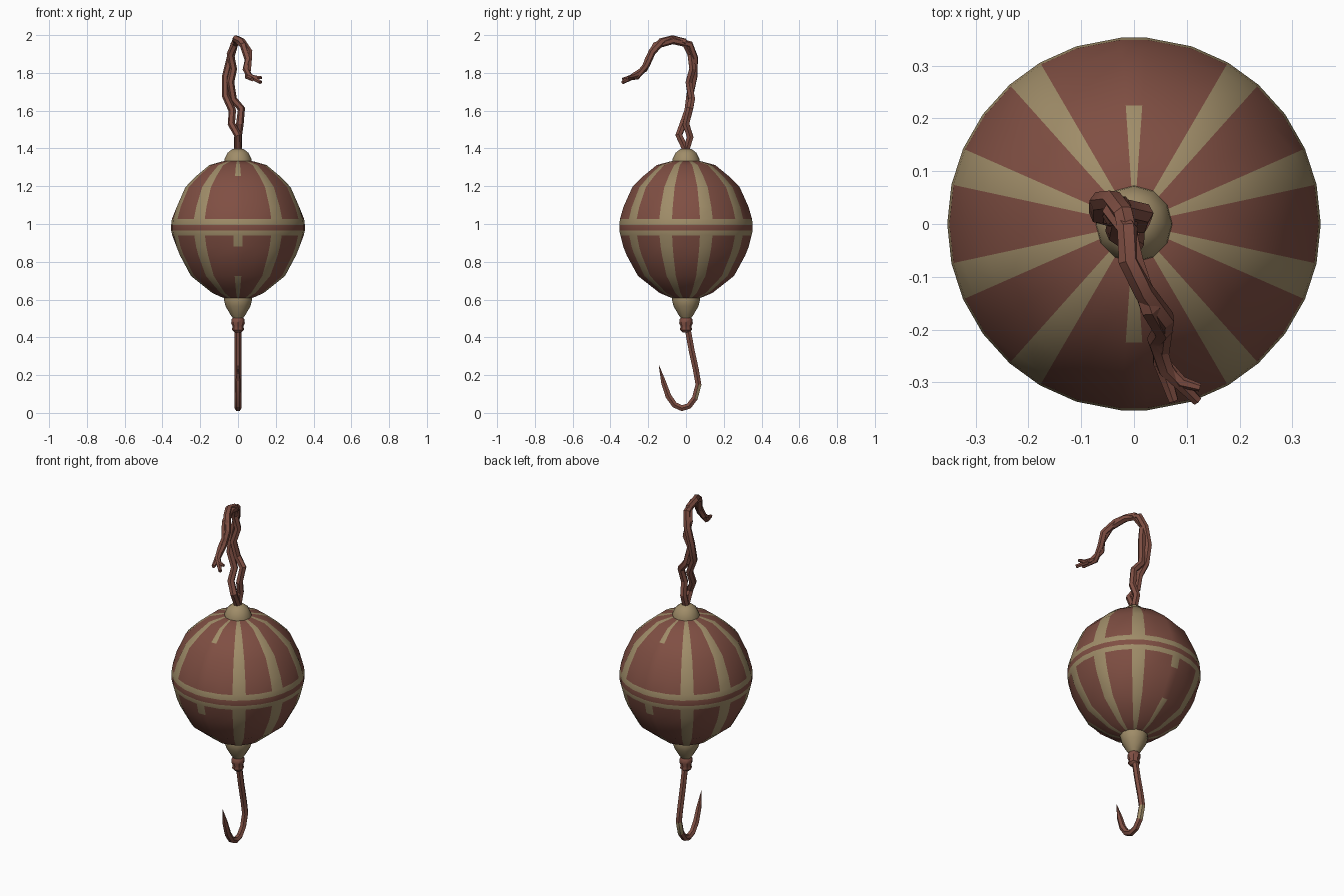
import bpy, bmesh, math

if "Cube" in bpy.data.objects:
    bpy.data.objects.remove(bpy.data.objects["Cube"])


def material(name, rgb):
    m = bpy.data.materials.new(name)
    m.diffuse_color = (*rgb, 1)
    m.use_nodes = True
    m.node_tree.nodes["Principled BSDF"].inputs["Base Color"].default_value = m.diffuse_color
    return m


RED = material("faded red", (0.215, 0.078, 0.056))
TAN = material("aged tan", (0.35, 0.265, 0.14))


def finish(obj, angle):
    bpy.ops.object.select_all(action='DESELECT')
    obj.select_set(True)
    bpy.context.view_layer.objects.active = obj
    bpy.ops.object.shade_smooth_by_angle(angle=math.radians(angle))
    return obj


def lathe(name, profile, angles, shape=None, paint=None, mats=(RED,), smooth=40):
    """Revolve (radius, z) rings over the given angles, closing both ends."""
    bm = bmesh.new()
    rings = []
    for i, (r, z) in enumerate(profile):
        ring = []
        for j, a in enumerate(angles):
            k = shape(i, j) if shape else 1
            ring.append(bm.verts.new((r * k * math.cos(a), r * k * math.sin(a), z)))
        rings.append(ring)
    n = len(angles)
    for i in range(len(rings) - 1):
        for j in range(n):
            q = (rings[i][j], rings[i][(j + 1) % n], rings[i + 1][(j + 1) % n], rings[i + 1][j])
            f = bm.faces.new(q)
            f.material_index = paint(i, j) if paint else 0
    bm.faces.new(rings[0])
    bm.faces.new(rings[-1])
    bmesh.ops.recalc_face_normals(bm, faces=bm.faces)
    me = bpy.data.meshes.new(name)
    bm.to_mesh(me)
    bm.free()
    for m in mats:
        me.materials.append(m)
    obj = bpy.data.objects.new(name, me)
    bpy.context.collection.objects.link(obj)
    return finish(obj, smooth)


def tube(name, points, radius, taper=(), mats=(RED,)):
    """Six-sided tube through the points; taper scales the last points."""
    cu = bpy.data.curves.new(name, 'CURVE')
    cu.dimensions = '3D'
    cu.bevel_depth = radius
    cu.bevel_resolution = 1
    cu.use_fill_caps = True
    sp = cu.splines.new('POLY')
    sp.points.add(len(points) - 1)
    for p, co in zip(sp.points, points):
        p.co = (*co, 1)
        p.radius = 1
    for k, t in enumerate(taper):
        sp.points[len(points) - len(taper) + k].radius = t
    tmp = bpy.data.objects.new(name + "_curve", cu)
    bpy.context.collection.objects.link(tmp)
    bpy.context.view_layer.update()
    me = bpy.data.meshes.new_from_object(tmp.evaluated_get(bpy.context.evaluated_depsgraph_get()))
    bpy.data.objects.remove(tmp)
    me.materials.clear()
    for m in mats:
        me.materials.append(m)
    obj = bpy.data.objects.new(name, me)
    bpy.context.collection.objects.link(obj)
    return finish(obj, 30)


# Ball: ten tan ribs with red panels that sag between them, and a striped waist
angles = []
for k in range(10):
    c = 18 + 36 * k
    half = 4 if c in (90, 270) else 5.8
    angles += [math.radians(c - half), math.radians(c + half), math.radians(c + 18)]

ball = [(0.05, 0.60), (0.085, 0.612), (0.14, 0.635), (0.255, 0.725), (0.315, 0.835), (0.333, 0.88),
        (0.348, 0.94), (0.354, 0.966), (0.354, 0.996), (0.35, 1.027),
        (0.332, 1.09), (0.285, 1.195), (0.225, 1.255), (0.155, 1.312), (0.08, 1.332), (0.04, 1.335)]


def sag(i, j):
    panel = j % 3 == 2
    return 0.965 if panel and (1 < i < 6 or 9 < i < 14) else 1


def ball_paint(i, j):
    if i in (6, 8):           # tan edges of the waist band
        return 1
    if i == 7 or j % 3:       # red waist centre and panels
        return 0
    if j // 3 in (2, 7):      # front and back ribs are worn away halfway
        return 1 if i in (0, 1, 2, 5) or i >= 12 else 0
    return 1


lathe("ball", ball, angles, sag, ball_paint, (RED, TAN), 28)

# Caps and knot on the axis
twelve = [math.tau * k / 12 for k in range(12)]
eight = [math.tau * k / 8 for k in range(8)]
lathe("top_cap", [(0.074, 1.322), (0.071, 1.345), (0.056, 1.376), (0.032, 1.395), (0.012, 1.4)],
      twelve, mats=(TAN,))
lathe("bottom_cap", [(0.022, 0.495), (0.04, 0.52), (0.066, 0.565), (0.075, 0.6), (0.072, 0.622)],
      twelve, mats=(TAN,))
lathe("hook_knot", [(0.018, 0.425), (0.032, 0.44), (0.029, 0.46), (0.036, 0.475), (0.034, 0.495), (0.024, 0.51)],
      eight)

# Hook: bent wire in the side plane with a sharp tip and a worn outer bend
path = [(0.008, 0.45), (0.03, 0.33), (0.052, 0.23), (0.066, 0.15), (0.047, 0.078), (0.015, 0.036),
        (-0.022, 0.025), (-0.06, 0.042), (-0.093, 0.088), (-0.118, 0.16), (-0.143, 0.25)]
hook = tube("hook", [(0, y, z) for y, z in path], 0.018, (1, 1, 0.85, 0.08), (RED, TAN))
for f in hook.data.polygons:
    if f.center.y > 0.055 and 0.08 < f.center.z < 0.15 and f.normal.y > 0.3:
        f.material_index = 1

# Rope: two loose strands twisting up, over and forward
tube("rope_strand_a", [
    (0, 0, 1.39), (0, -0.038, 1.47), (-0.035, -0.015, 1.53), (-0.03, 0.01, 1.6), (-0.066, 0.02, 1.68),
    (-0.065, 0.042, 1.78), (-0.04, 0.045, 1.88), (-0.02, 0.02, 1.95), (0, -0.07, 1.972),
    (0.03, -0.16, 1.945), (0.055, -0.2, 1.87), (0.042, -0.22, 1.82), (0.06, -0.275, 1.785),
    (0.12, -0.335, 1.75)], 0.02, (0.9, 0.8, 0.5))
tube("rope_strand_b", [
    (0, 0, 1.39), (0.0, 0.022, 1.46), (0.01, 0.0, 1.53), (0.018, 0.02, 1.61), (-0.025, 0.03, 1.66),
    (-0.04, 0.015, 1.75), (-0.025, 0.035, 1.82), (-0.04, 0.025, 1.9), (-0.012, -0.01, 1.965),
    (-0.01, -0.07, 1.98), (0.02, -0.13, 1.965), (0.058, -0.18, 1.91), (0.055, -0.21, 1.84),
    (0.05, -0.26, 1.78), (0.075, -0.335, 1.765)], 0.02, (0.9, 0.8, 0.5))
tube("rope_frayed_end", [(0.05, -0.26, 1.785), (0.09, -0.3, 1.775), (0.125, -0.31, 1.775)], 0.015, (1, 0.8, 0.5))
